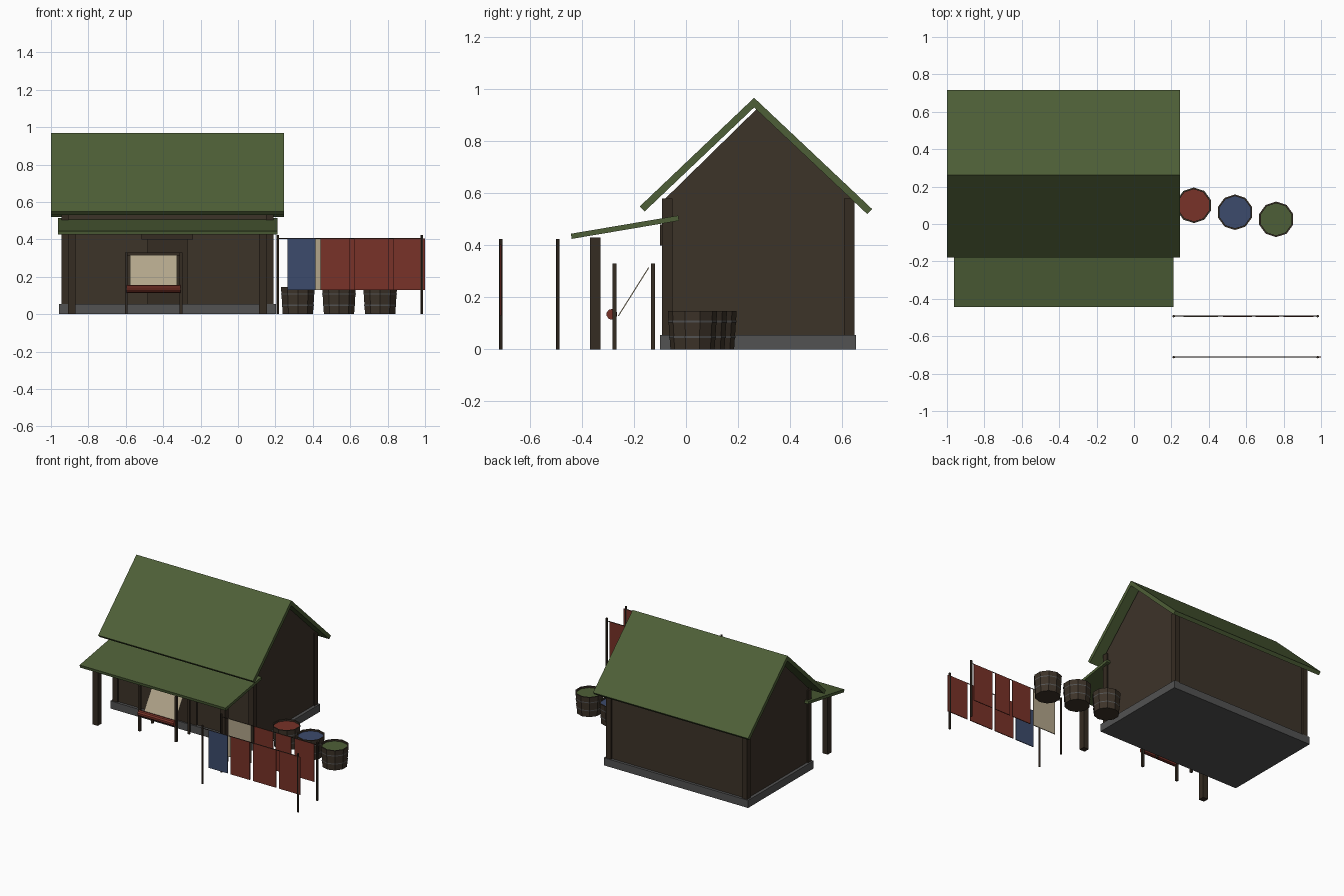
import bpy, bmesh, math
from mathutils import Matrix, Vector

if "Cube" in bpy.data.objects:
    bpy.data.objects.remove(bpy.data.objects["Cube"])


def material(name, r, g, b):
    m = bpy.data.materials.new(name)
    m.diffuse_color = (r, g, b, 1)
    m.use_nodes = True
    m.node_tree.nodes["Principled BSDF"].inputs["Base Color"].default_value = m.diffuse_color
    return m


WOOD = material("wall_wood", 0.046, 0.033, 0.022)
DARK = material("dark_wood", 0.036, 0.025, 0.016)
GREEN = material("roof_green", 0.076, 0.114, 0.038)
STONE = material("stone_grey", 0.084, 0.084, 0.084)
RED = material("dye_red", 0.188, 0.032, 0.021)
BLUE = material("dye_blue", 0.045, 0.070, 0.150)
BEIGE = material("plain_cloth", 0.445, 0.376, 0.254)


def finish(name, bm, *mats):
    bmesh.ops.recalc_face_normals(bm, faces=bm.faces[:])
    me = bpy.data.meshes.new(name)
    bm.to_mesh(me)
    bm.free()
    for m in mats:
        me.materials.append(m)
    ob = bpy.data.objects.new(name, me)
    bpy.context.collection.objects.link(ob)
    return ob


def box(name, x0, x1, y0, y1, z0, z1, mat):
    bm = bmesh.new()
    bmesh.ops.create_cube(bm, size=1)
    for v in bm.verts:
        v.co = ((x0 + x1) / 2 + v.co.x * (x1 - x0),
                (y0 + y1) / 2 + v.co.y * (y1 - y0),
                (z0 + z1) / 2 + v.co.z * (z1 - z0))
    return finish(name, bm, mat)


def extrude_x(name, profile, x0, x1, mat):
    """Closed (y, z) profile extruded along x."""
    bm = bmesh.new()
    f = bm.faces.new([bm.verts.new((x0, y, z)) for y, z in profile])
    r = bmesh.ops.extrude_face_region(bm, geom=[f])
    bmesh.ops.translate(bm, vec=(x1 - x0, 0, 0),
                        verts=[g for g in r["geom"] if isinstance(g, bmesh.types.BMVert)])
    return finish(name, bm, mat)


def slab(name, a, b, thick, x0, x1, mat):
    """Sloping board whose upper line runs from a to b in (y, z)."""
    a, b = Vector(a), Vector(b)
    d = (b - a).normalized()
    n = Vector((d.y, -d.x)) * thick
    if n.y > 0:
        n = -n
    return extrude_x(name, [a, b, b + n, a + n], x0, x1, mat)


def rod(name, a, b, r, sides, mat):
    a, b = Vector(a), Vector(b)
    bm = bmesh.new()
    bmesh.ops.create_cone(bm, cap_ends=True, segments=sides, radius1=r, radius2=r,
                          depth=(b - a).length)
    rot = (b - a).to_track_quat('Z', 'Y').to_matrix().to_4x4()
    bmesh.ops.transform(bm, matrix=Matrix.Translation((a + b) / 2) @ rot, verts=bm.verts[:])
    return finish(name, bm, mat)


# House body
box("foundation", -0.957, 0.203, -0.10, 0.654, 0, 0.055, STONE)
extrude_x("house_walls", [(-0.08, 0.05), (0.635, 0.05), (0.635, 0.58),
                          (0.272, 0.925), (-0.08, 0.58)], -0.935, 0.18, WOOD)
for i, x in enumerate((-0.945, 0.15)):
    for j, y in enumerate((-0.092, 0.608)):
        box(f"corner_post_{i}{j}", x, x + 0.04, y, y + 0.04, 0.05, 0.58, DARK)

# Door with lintel
box("door", -0.485, -0.27, -0.09, -0.07, 0.055, 0.40, DARK)
box("door_lintel", -0.515, -0.24, -0.10, -0.07, 0.40, 0.48, DARK)

# Main roof and porch
slab("roof_front", (-0.178, 0.55), (0.262, 0.968), 0.027, -1.0, 0.246, GREEN)
slab("roof_back", (0.716, 0.54), (0.262, 0.968), 0.027, -1.0, 0.246, GREEN)
slab("porch_roof", (-0.443, 0.445), (-0.03, 0.515), 0.02, -0.963, 0.21, GREEN)
for i, x in enumerate((-0.91, 0.113)):
    box(f"porch_post_{i}", x, x + 0.042, -0.37, -0.328, 0, 0.43, DARK)

# Loom on the porch
for i, x in enumerate((-0.605, -0.312)):
    for j, y in enumerate((-0.282, -0.135)):
        box(f"loom_leg_{i}{j}", x, x + 0.015, y, y + 0.015, 0, 0.33, DARK)
box("loom_top_bar", -0.605, -0.297, -0.135, -0.12, 0.315, 0.33, DARK)
rod("cloth_roll", (-0.595, -0.285, 0.135), (-0.307, -0.285, 0.135), 0.021, 10, RED)
slab("loom_cloth", (-0.262, 0.13), (-0.145, 0.316), 0.004, -0.577, -0.325, BEIGE)


# Dye barrels, with liquid set into the inset top face
def barrel(label, x, y, dye):
    h, r0, r1 = 0.147, 0.085, 0.095
    bm = bmesh.new()
    bmesh.ops.create_cone(bm, cap_ends=True, segments=10, radius1=r0, radius2=r1, depth=h,
                          matrix=Matrix.Translation((x, y, h / 2)))
    bm.normal_update()
    top = max(bm.faces, key=lambda f: f.normal.z)
    bmesh.ops.inset_region(bm, faces=[top], thickness=0.009)
    r = bmesh.ops.extrude_face_region(bm, geom=[top])
    low = [g for g in r["geom"] if isinstance(g, bmesh.types.BMFace)][0]
    bmesh.ops.delete(bm, geom=[f for f in bm.faces if f == top], context='FACES_ONLY')
    bmesh.ops.translate(bm, verts=low.verts[:], vec=(0, 0, -0.012))
    low.material_index = 1
    finish(f"{label}_barrel", bm, WOOD, dye)
    for k, z in enumerate((0.048, 0.108)):
        bm = bmesh.new()
        rr = r0 + (r1 - r0) * z / h + 0.002
        bmesh.ops.create_cone(bm, cap_ends=False, segments=10, radius1=rr, radius2=rr,
                              depth=0.007, matrix=Matrix.Translation((x, y, z)))
        finish(f"{label}_barrel_hoop_{k}", bm, STONE)


barrel("red", 0.32, 0.10, RED)
barrel("blue", 0.54, 0.063, BLUE)
barrel("green", 0.76, 0.025, GREEN)

# Two drying lines with hanging cloths
rows = {
    "front": (-0.712, [(0.265, 0.415, BLUE), (0.44, 0.595, RED),
                       (0.62, 0.805, RED), (0.832, 1.0, RED)]),
    "rear": (-0.493, [(0.265, 0.45, BEIGE), (0.475, 0.63, RED),
                      (0.65, 0.775, RED), (0.80, 0.96, RED)]),
}
for label, (y, cloths) in rows.items():
    for i, x in enumerate((0.212, 0.982)):
        rod(f"{label}_line_pole_{i}", (x, y, 0), (x, y, 0.425), 0.007, 6, DARK)
    rod(f"{label}_line", (0.212, y, 0.404), (0.982, y, 0.404), 0.003, 5, DARK)
    for i, (a, b, m) in enumerate(cloths):
        box(f"{label}_hanging_cloth_{i}", a, b, y - 0.003, y + 0.003, 0.13, 0.404, m)
